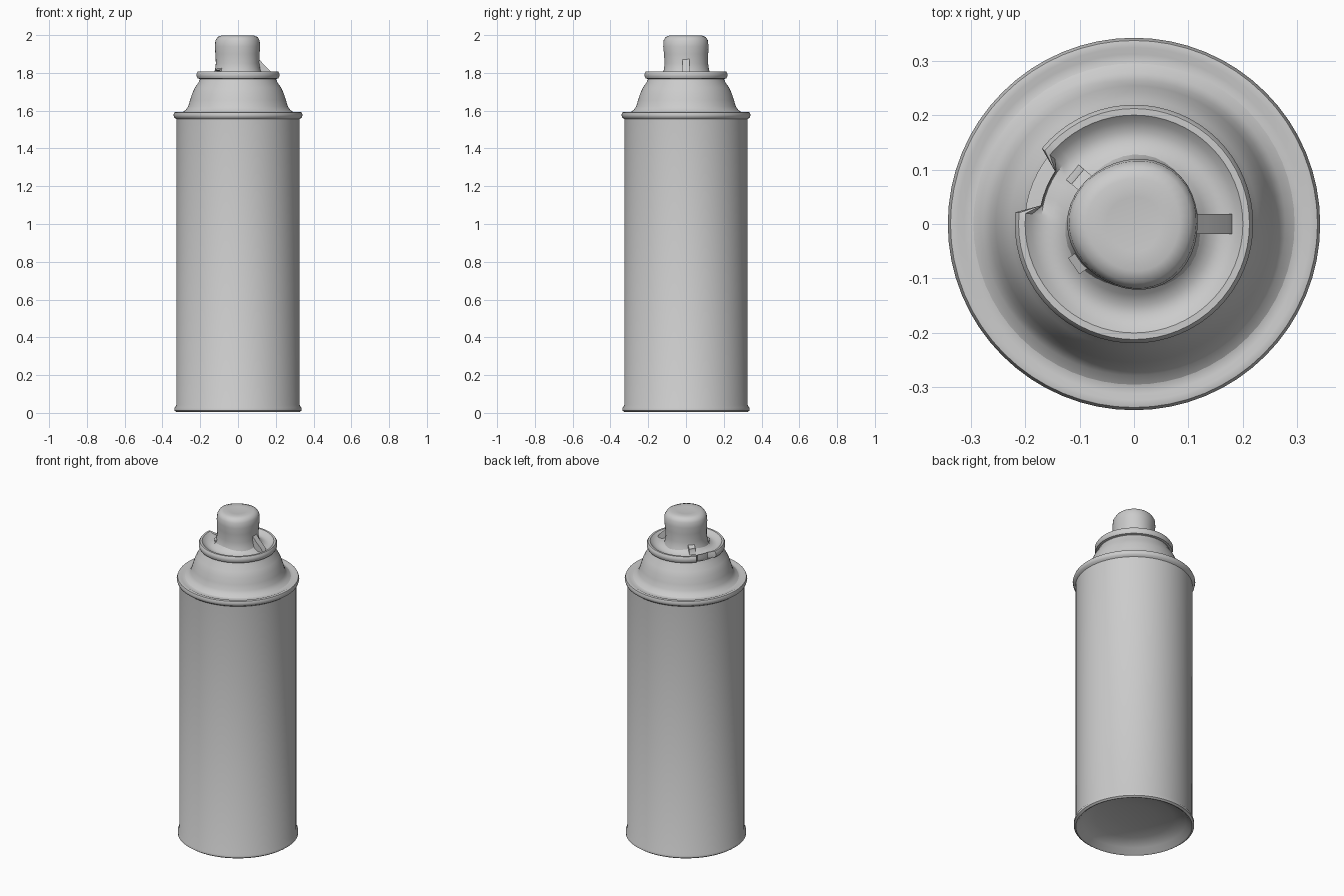
import bpy, bmesh, math
from mathutils import Vector

cube = bpy.data.objects.get("Cube")
if cube:
    bpy.data.objects.remove(cube, do_unlink=True)

metal = bpy.data.materials.new("plain grey")
metal.use_nodes = True
GREY = (0.6, 0.6, 0.6, 1)
metal.diffuse_color = GREY
metal.node_tree.nodes["Principled BSDF"].inputs["Base Color"].default_value = GREY


def finish(name, bm, angle=40):
    """Turn a bmesh into a smooth shaded object."""
    bmesh.ops.recalc_face_normals(bm, faces=bm.faces)
    mesh = bpy.data.meshes.new(name)
    bm.to_mesh(mesh)
    bm.free()
    mesh.materials.append(metal)
    obj = bpy.data.objects.new(name, mesh)
    bpy.context.collection.objects.link(obj)
    bpy.ops.object.select_all(action="DESELECT")
    obj.select_set(True)
    bpy.context.view_layer.objects.active = obj
    bpy.ops.object.shade_smooth_by_angle(angle=math.radians(angle))
    return obj


def lathe(name, profile, steps=64, shape=None, angle=40):
    """Spin (radius, height) points round z; shape may nudge each vertex."""
    bm = bmesh.new()
    verts = [bm.verts.new((r, 0, z)) for r, z in profile]
    edges = [bm.edges.new(pair) for pair in zip(verts, verts[1:])]
    bmesh.ops.spin(bm, geom=verts + edges, cent=(0, 0, 0), axis=(0, 0, 1),
                   angle=math.tau, steps=steps, use_duplicate=False)
    bmesh.ops.remove_doubles(bm, verts=bm.verts, dist=0.0005)
    if shape:
        for v in bm.verts:
            shape(v.co)
    return finish(name, bm, angle)


# Can body with a rolled foot and an inward domed base
lathe("can_body", [
    (0, 0.08), (0.12, 0.075), (0.22, 0.06), (0.29, 0.035), (0.315, 0.008),
    (0.325, 0.004), (0.336, 0.012), (0.336, 0.026), (0.326, 0.042),
    (0.326, 1.562)])

# Rolled seam between body and shoulder
lathe("top_seam", [
    (0.326, 1.555), (0.338, 1.564), (0.342, 1.578), (0.337, 1.591),
    (0.324, 1.594), (0.312, 1.588), (0.295, 1.592)])

# Domed shoulder
lathe("shoulder", [
    (0.298, 1.59), (0.278, 1.602), (0.264, 1.622), (0.254, 1.655),
    (0.243, 1.69), (0.228, 1.722), (0.21, 1.748), (0.2, 1.77)])


# Valve cup: a rolled collar round a shallow dish, with a broken notch
def break_collar(co):
    heading = math.degrees(math.atan2(co.y, co.x))
    radius = co.xy.length
    if 146 < heading < 174 and radius > 0.165:
        scale = 0.17 / radius + (radius - 0.165) * 0.4
        co.x *= scale
        co.y *= scale
        co.z -= 0.012


lathe("valve_cup", [
    (0.19, 1.75), (0.202, 1.768), (0.214, 1.771), (0.219, 1.782),
    (0.219, 1.797), (0.212, 1.808), (0.2, 1.808), (0.188, 1.797),
    (0.17, 1.788), (0.15, 1.788), (0.13, 1.8), (0.11, 1.82)],
    shape=break_collar)


# Spray button, slightly uneven, with a shallow crown
def soften_button(co):
    heading = math.atan2(co.y, co.x)
    wobble = 1 + 0.025 * math.sin(3 * heading + co.z * 9)
    co.x *= wobble
    co.y *= wobble


lathe("spray_button", [
    (0.13, 1.79), (0.12, 1.815), (0.115, 1.85), (0.117, 1.9), (0.12, 1.94),
    (0.117, 1.972), (0.106, 1.99), (0.085, 1.998), (0.05, 1.996), (0, 1.992)],
    steps=40, shape=soften_button)


# Small webs joining the button to the dish
def web(name, degrees, reach, height):
    bm = bmesh.new()
    outline = [(0.09, 1.79), (reach, 1.785), (reach - 0.015, 1.81),
               (0.135, 1.79 + height * 0.5), (0.09, 1.79 + height)]
    face = bm.faces.new([bm.verts.new((r, -0.018, z)) for r, z in outline])
    extruded = bmesh.ops.extrude_face_region(bm, geom=[face])
    moved = [g for g in extruded["geom"] if isinstance(g, bmesh.types.BMVert)]
    bmesh.ops.translate(bm, verts=moved, vec=Vector((0, 0.036, 0)))
    obj = finish(name, bm)
    obj.rotation_euler.z = math.radians(degrees)


web("button_web_left", 0, 0.185, 0.11)
web("button_web_right", 140, 0.15, 0.06)
web("button_web_front", 215, 0.14, 0.05)
